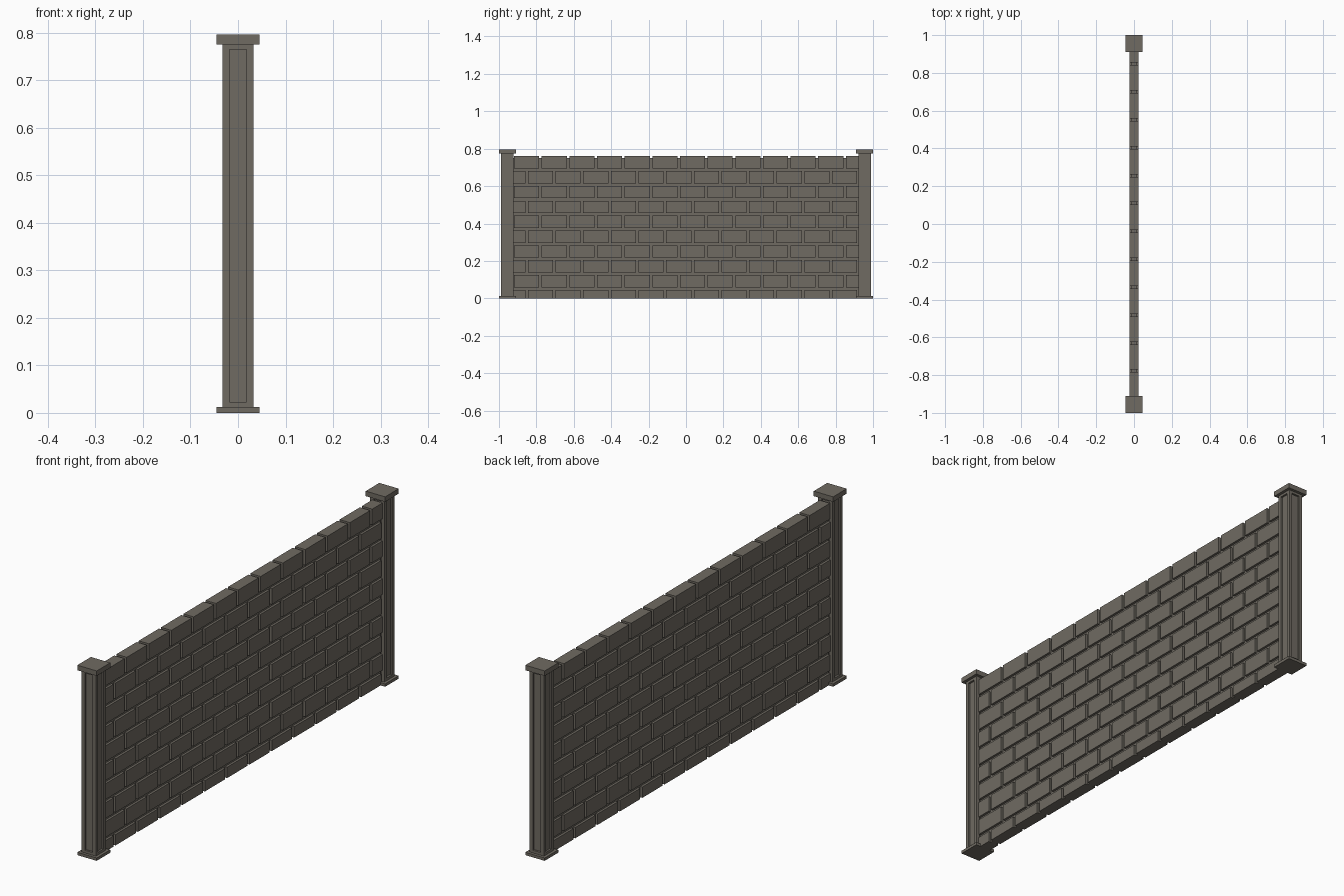
import bpy, bmesh
from mathutils import Matrix, Vector

if "Cube" in bpy.data.objects:
    bpy.data.objects.remove(bpy.data.objects["Cube"])

stone = bpy.data.materials.new("grey brown stone")
stone.diffuse_color = (0.16, 0.145, 0.122, 1)
stone.use_nodes = True
stone.node_tree.nodes["Principled BSDF"].inputs["Base Color"].default_value = stone.diffuse_color


def add_box(bm, lo, hi):
    lo, hi = Vector(lo), Vector(hi)
    m = Matrix.Translation((lo + hi) / 2) @ Matrix.Diagonal((*(hi - lo), 1))
    return bmesh.ops.create_cube(bm, size=1, matrix=m)


def finish(bm, name):
    me = bpy.data.meshes.new(name)
    bm.normal_update()
    bm.to_mesh(me)
    bm.free()
    me.materials.append(stone)
    ob = bpy.data.objects.new(name, me)
    bpy.context.collection.objects.link(ob)
    return ob


def box(name, lo, hi):
    bm = bmesh.new()
    add_box(bm, lo, hi)
    return finish(bm, name)


# Posts: shaft with a recessed panel on every side, plinth and cap
def post(side, y):
    h = 0.033
    bm = bmesh.new()
    add_box(bm, (-h, y - h, 0.012), (h, y + h, 0.775))
    bm.normal_update()
    sides = [f for f in bm.faces if abs(f.normal.z) < 0.5]
    bmesh.ops.inset_individual(bm, faces=sides, thickness=0.021)
    for f in sides:
        for v in f.verts:
            v.co.z = 0.023 if v.co.z < 0.4 else 0.765
    for f in bmesh.ops.extrude_discrete_faces(bm, faces=sides)["faces"]:
        f.normal_update()
        bmesh.ops.translate(bm, verts=f.verts, vec=f.normal * -0.008)
    finish(bm, side + "_post_shaft")
    c = 0.045
    box(side + "_post_plinth", (-c, y - c, 0), (c, y + c, 0.012))
    box(side + "_post_cap", (-c, y - c, 0.775), (c, y + c, 0.796))


post("near", -0.955)
post("far", 0.955)

# Mortar core set back behind the brick faces
END = 0.924
box("mortar_core", (-0.014, -END, 0), (0.014, END, 0.75))

# Bricks in running bond, clipped at the posts and the ground
TOP, ROW, PITCH, GAP = 0.76, 0.0794, 0.1478, 0.0135
bm = bmesh.new()
for r in range(10):
    z1 = TOP - r * ROW
    z0 = max(0, z1 - (ROW - GAP))
    joint = -0.778 - (r % 2) * PITCH / 2
    for k in range(-1, 14):
        y0 = max(-END, joint + (k - 1) * PITCH + GAP / 2)
        y1 = min(END, joint + k * PITCH - GAP / 2)
        if y1 - y0 > 0.01:
            add_box(bm, (-0.024, y0, z0), (0.024, y1, z1))
finish(bm, "bricks")
